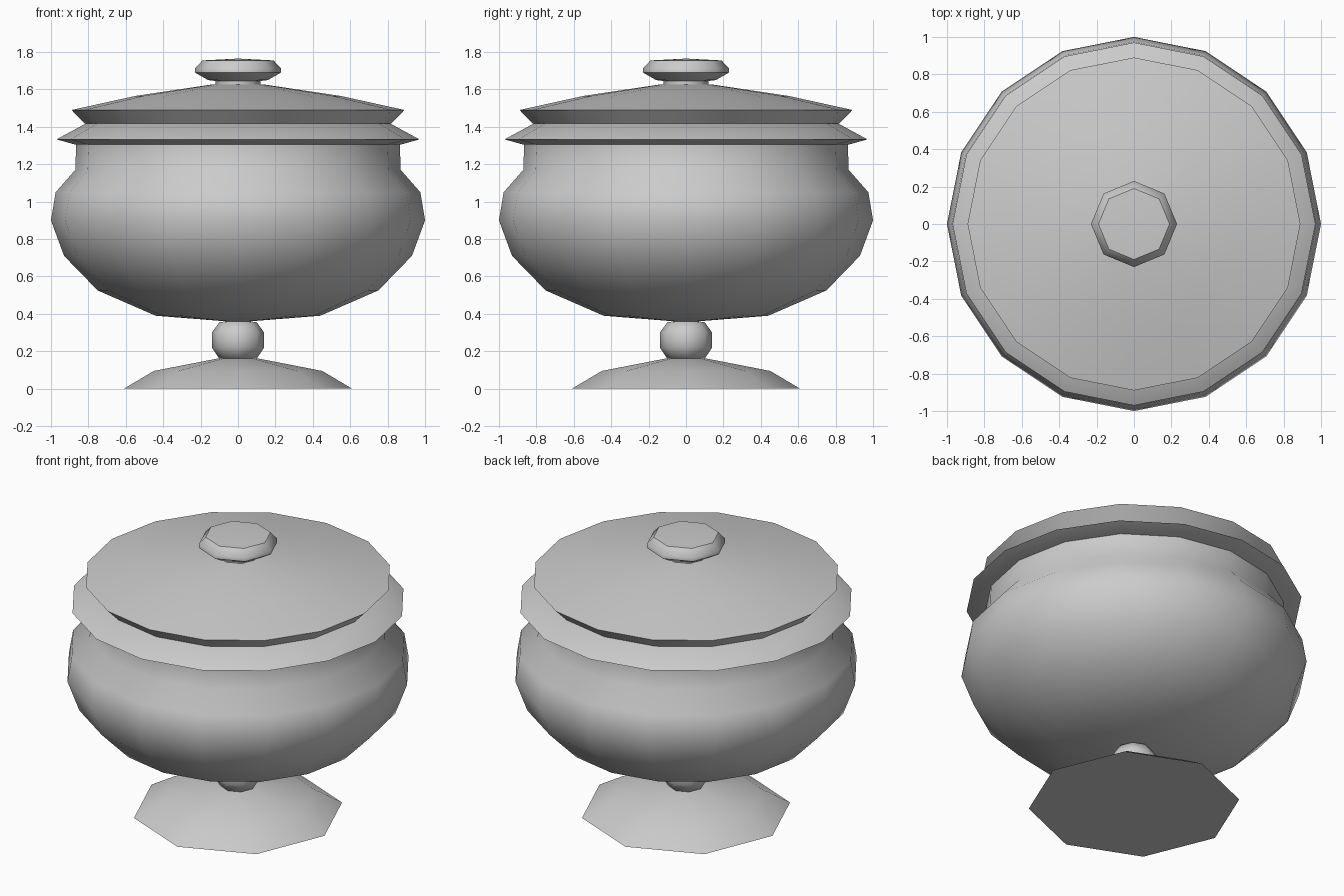
import bpy, bmesh, math

cube = bpy.data.objects.get("Cube")
if cube:
    bpy.data.objects.remove(cube, do_unlink=True)

grey = bpy.data.materials.new("plain_grey")
grey.use_nodes = True
colour = (0.6, 0.6, 0.6, 1)
grey.diffuse_color = colour
for node in grey.node_tree.nodes:
    if node.type == 'BSDF_PRINCIPLED':
        node.inputs["Base Color"].default_value = colour


def lathe(name, profile, sides, smooth_angle):
    """Spin a (radius, height) profile about z; radius 0 makes a pole."""
    bm = bmesh.new()
    rings = []
    for r, z in profile:
        if r == 0:
            rings.append([bm.verts.new((0, 0, z))] * sides)
        else:
            turn = 2 * math.pi / sides
            rings.append([bm.verts.new((r * math.cos(i * turn), r * math.sin(i * turn), z))
                          for i in range(sides)])
    for low, high in zip(rings, rings[1:]):
        for i in range(sides):
            j = (i + 1) % sides
            corners = list(dict.fromkeys((low[i], low[j], high[j], high[i])))
            bm.faces.new(corners)
    bmesh.ops.recalc_face_normals(bm, faces=bm.faces)
    mesh = bpy.data.meshes.new(name)
    bm.to_mesh(mesh)
    bm.free()
    mesh.materials.append(grey)
    obj = bpy.data.objects.new(name, mesh)
    bpy.context.scene.collection.objects.link(obj)
    bpy.ops.object.select_all(action='DESELECT')
    obj.select_set(True)
    bpy.context.view_layer.objects.active = obj
    bpy.ops.object.shade_smooth_by_angle(angle=math.radians(smooth_angle))
    return obj


# Spreading foot with a flat underside
lathe("foot", [(0, 0), (0.61, 0), (0.45, 0.095), (0.1, 0.163), (0, 0.165)], 8, 28)

# Ball between foot and bowl
lathe("stem_ball", [(0, 0.15), (0.1, 0.16), (0.14, 0.22), (0.14, 0.3),
                    (0.1, 0.355), (0, 0.37)], 8, 60)

# Rounded bowl with a straight neck
lathe("bowl", [(0, 0.355), (0.44, 0.39), (0.75, 0.525), (0.93, 0.71), (1, 0.9),
               (0.975, 1.05), (0.87, 1.17), (0.865, 1.31)], 16, 60)

# Sloping rim around the neck
lathe("rim", [(0.8, 1.305), (0.87, 1.305), (0.97, 1.333), (0.81, 1.42), (0, 1.42)], 16, 30)

# Lid with an undercut edge
lathe("lid", [(0, 1.418), (0.82, 1.418), (0.89, 1.49), (0.55, 1.565),
              (0.15, 1.625), (0, 1.63)], 16, 30)

# Lid knob on a short neck
lathe("knob", [(0, 1.61), (0.12, 1.61), (0.12, 1.645), (0.16, 1.65), (0.23, 1.69),
               (0.23, 1.712), (0.19, 1.755), (0, 1.765)], 8, 46)
